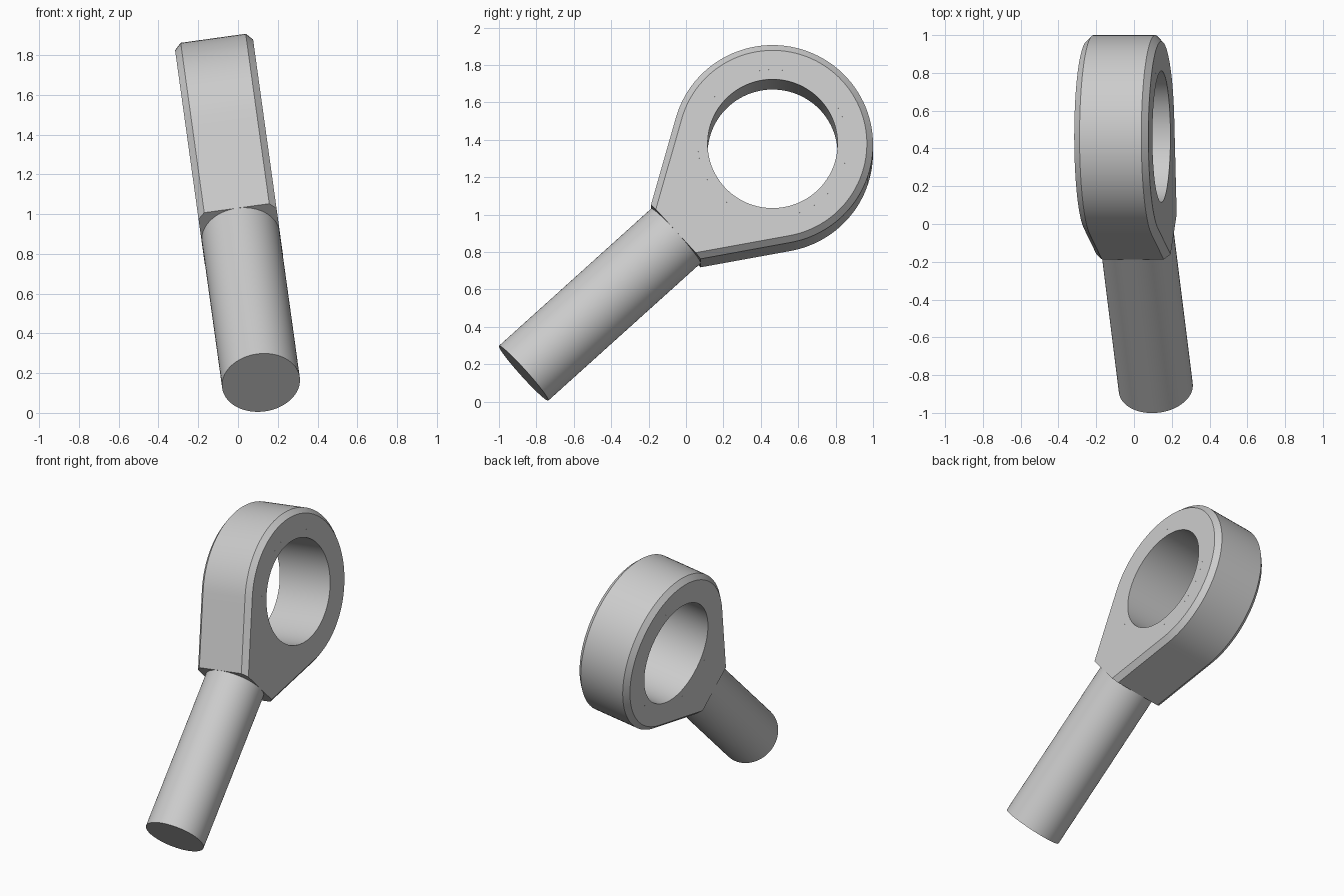
import bpy, bmesh
from math import sin, cos, acos, atan2, hypot, radians, pi
from mathutils import Matrix, Vector

if "Cube" in bpy.data.objects:
    bpy.data.objects.remove(bpy.data.objects["Cube"])

# Local frame: x along the shank, y across the head, z through the eye
tilt, lean = radians(7.9), radians(42.3)
n = Vector((cos(tilt), 0, sin(tilt)))
m = Vector((-sin(tilt), 0, cos(tilt)))
Y = Vector((0, 1, 0))
d = Y * cos(lean) + m * sin(lean)
p = -Y * sin(lean) + m * cos(lean)
frame = Matrix((d, p, n)).transposed().to_4x4()
frame.translation = (-0.051, 0.463, 1.352)

R, BORE, SEAT = 0.537, 0.3475, 0.40      # head, bore and bushing seat radii
HALF, CH, NECK, END = 0.198, 0.033, -0.70, -1.80
SHANK_R = 0.197

steel = bpy.data.materials.new("light_grey_steel")
steel.diffuse_color = (0.6, 0.6, 0.6, 1)
steel.use_nodes = True
steel.node_tree.nodes["Principled BSDF"].inputs["Base Color"].default_value = steel.diffuse_color


def loft(name, rings, closed, angle=25):
    """Skin equal-length rings; closed joins last to first, else caps ends."""
    bm = bmesh.new()
    vs = [[bm.verts.new(c) for c in r] for r in rings]
    k = len(vs[0])
    for j in range(len(vs) if closed else len(vs) - 1):
        a, b = vs[j], vs[(j + 1) % len(vs)]
        for i in range(k):
            q = (i + 1) % k
            bm.faces.new((a[i], a[q], b[q], b[i]))
    if not closed:
        bm.faces.new(vs[0])
        bm.faces.new(vs[-1])
    bmesh.ops.recalc_face_normals(bm, faces=bm.faces)
    me = bpy.data.meshes.new(name)
    bm.to_mesh(me)
    bm.free()
    me.materials.append(steel)
    ob = bpy.data.objects.new(name, me)
    bpy.context.collection.objects.link(ob)
    ob.matrix_world = frame
    bpy.ops.object.select_all(action='DESELECT')
    ob.select_set(True)
    bpy.context.view_layer.objects.active = ob
    bpy.ops.object.shade_smooth_by_angle(angle=radians(angle))
    return ob


def circle(r, z, k=96):
    return [(r * cos(2 * pi * i / k), r * sin(2 * pi * i / k), z) for i in range(k)]


# Angle at which the straight flanks leave the round eye
corner = atan2(SHANK_R, NECK)
tangent = corner - acos(R / hypot(NECK, SHANK_R))


def outline(inset):
    """Teardrop: arc, straight flank, flat neck, straight flank."""
    r = R - inset
    w = SHANK_R - inset / sin(tangent)
    arc = [(r * cos(t), r * sin(t)) for t in
           (-tangent + 2 * tangent * i / 72 for i in range(73))]
    stops = [arc[-1], (NECK, w), (NECK, -w), arc[0]]
    pts = arc[:-1]
    for (ax, ay), (bx, by) in zip(stops, stops[1:]):
        pts += [(ax + (bx - ax) * i / 10, ay + (by - ay) * i / 10) for i in range(10)]
    return pts


# Eye head with chamfered rims
full, inner = outline(0), outline(CH)
seat = [(SEAT * cos(t), SEAT * sin(t)) for t in (atan2(y, x) for x, y in inner)]
layers = [(seat, -HALF), (inner, -HALF), (full, CH - HALF),
          (full, HALF - CH), (inner, HALF), (seat, HALF)]
loft("eye_head", [[(x, y, z) for x, y in o] for o, z in layers], True)

# Bushing lining the eye
loft("bushing", [circle(BORE, -HALF), circle(SEAT, -HALF),
                 circle(SEAT, HALF), circle(BORE, HALF)], True)

# Round shank
loft("shank", [[(s, x, y) for x, y, _ in circle(SHANK_R, 0, 64)]
               for s in (END, NECK + 0.01)], False)
